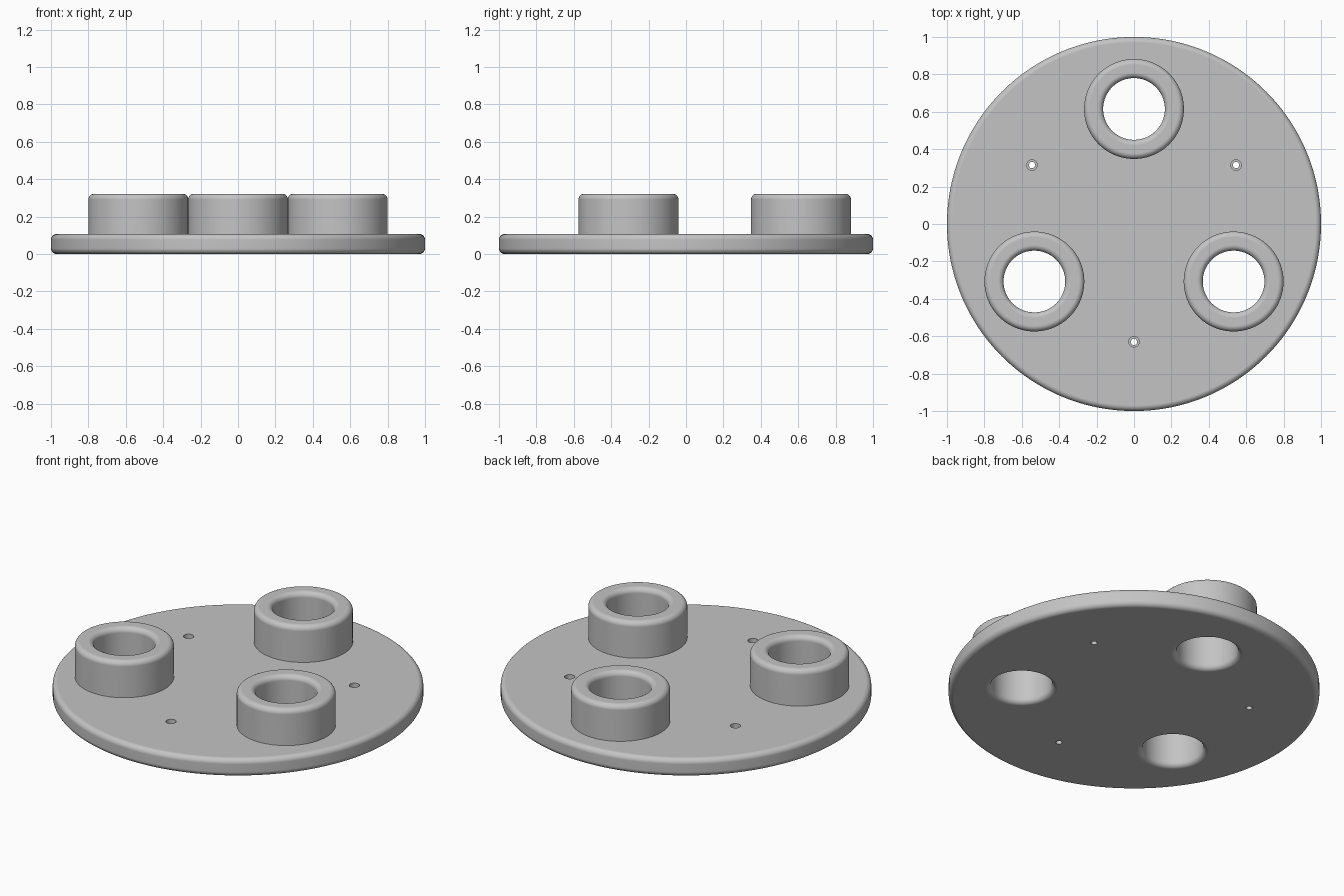
import bpy, bmesh, math

cube = bpy.data.objects.get("Cube")
if cube:
    bpy.data.objects.remove(cube, do_unlink=True)

PLATE_TOP, TUBE_TOP = 0.107, 0.322
FILLET = 0.03

grey = bpy.data.materials.new("light_grey")
grey.use_nodes = True
colour = (0.55, 0.55, 0.55, 1)
grey.diffuse_color = colour
grey.node_tree.nodes["Principled BSDF"].inputs["Base Color"].default_value = colour


def arc(cr, cz, radius, start, end, steps=8):
    """Points of a fillet in the (radius, height) plane."""
    angles = [math.radians(start + (end - start) * i / steps) for i in range(steps + 1)]
    return [(cr + radius * math.cos(a), cz + radius * math.sin(a)) for a in angles]


def lathe(name, profile, x=0, y=0, sides=96):
    """Solid of revolution, closed at both ends with flat caps."""
    bm = bmesh.new()
    rings = [[bm.verts.new((r * math.cos(math.tau * i / sides),
                            r * math.sin(math.tau * i / sides), z))
              for i in range(sides)] for r, z in profile]
    for low, high in zip(rings, rings[1:]):
        for i in range(sides):
            j = (i + 1) % sides
            bm.faces.new((low[i], low[j], high[j], high[i]))
    bm.faces.new(rings[0][::-1])
    bm.faces.new(rings[-1])
    mesh = bpy.data.meshes.new(name)
    bm.to_mesh(mesh)
    bm.free()
    mesh.materials.append(grey)
    obj = bpy.data.objects.new(name, mesh)
    obj.location = (x, y, 0)
    bpy.context.collection.objects.link(obj)
    return obj


def combine(target, tool, operation):
    mod = target.modifiers.new("combine", "BOOLEAN")
    mod.operation, mod.solver, mod.object = operation, "EXACT", tool
    bpy.context.view_layer.update()
    bpy.context.view_layer.objects.active = target
    bpy.ops.object.modifier_apply(modifier=mod.name)
    bpy.data.objects.remove(tool, do_unlink=True)


def around(radius, first):
    """Three positions spaced evenly about the centre."""
    for k in range(3):
        a = math.radians(first + 120 * k)
        yield radius * math.cos(a), radius * math.sin(a)


# Round base plate with filleted rims
plate = lathe("base_plate",
              arc(1 - FILLET, FILLET, FILLET, -90, 0)
              + arc(1 - FILLET, PLATE_TOP - FILLET, FILLET, 0, 90), sides=192)

# Raised collars, bored right through with flared mouths
collar = [(0.267, 0.05)] + arc(0.267 - FILLET, TUBE_TOP - FILLET, FILLET, 0, 90)
flare = 0.165 + FILLET
bore = ([(flare, -0.02)] + arc(flare, FILLET, FILLET, 270, 180)
        + arc(flare, TUBE_TOP - FILLET, FILLET, 180, 90) + [(flare, TUBE_TOP + 0.02)])
spots = list(around(0.615, 90))
for x, y in spots:
    combine(plate, lathe("collar", collar, x, y), "UNION")
for x, y in spots:
    combine(plate, lathe("bore_cutter", bore, x, y), "DIFFERENCE")

# Small stepped screw holes between the collars
screw = [(0.017, -0.02), (0.017, 0.08), (0.028, 0.08), (0.028, 0.15)]
for x, y in around(0.63, 30):
    combine(plate, lathe("screw_cutter", screw, x, y, 32), "DIFFERENCE")

# Smooth shading with crisp edges and flat caps
bpy.ops.object.select_all(action="DESELECT")
plate.select_set(True)
bpy.context.view_layer.objects.active = plate
bpy.ops.object.shade_smooth_by_angle(angle=math.radians(30))
normals = plate.modifiers.new("flat_caps", "WEIGHTED_NORMAL")
normals.keep_sharp = True
